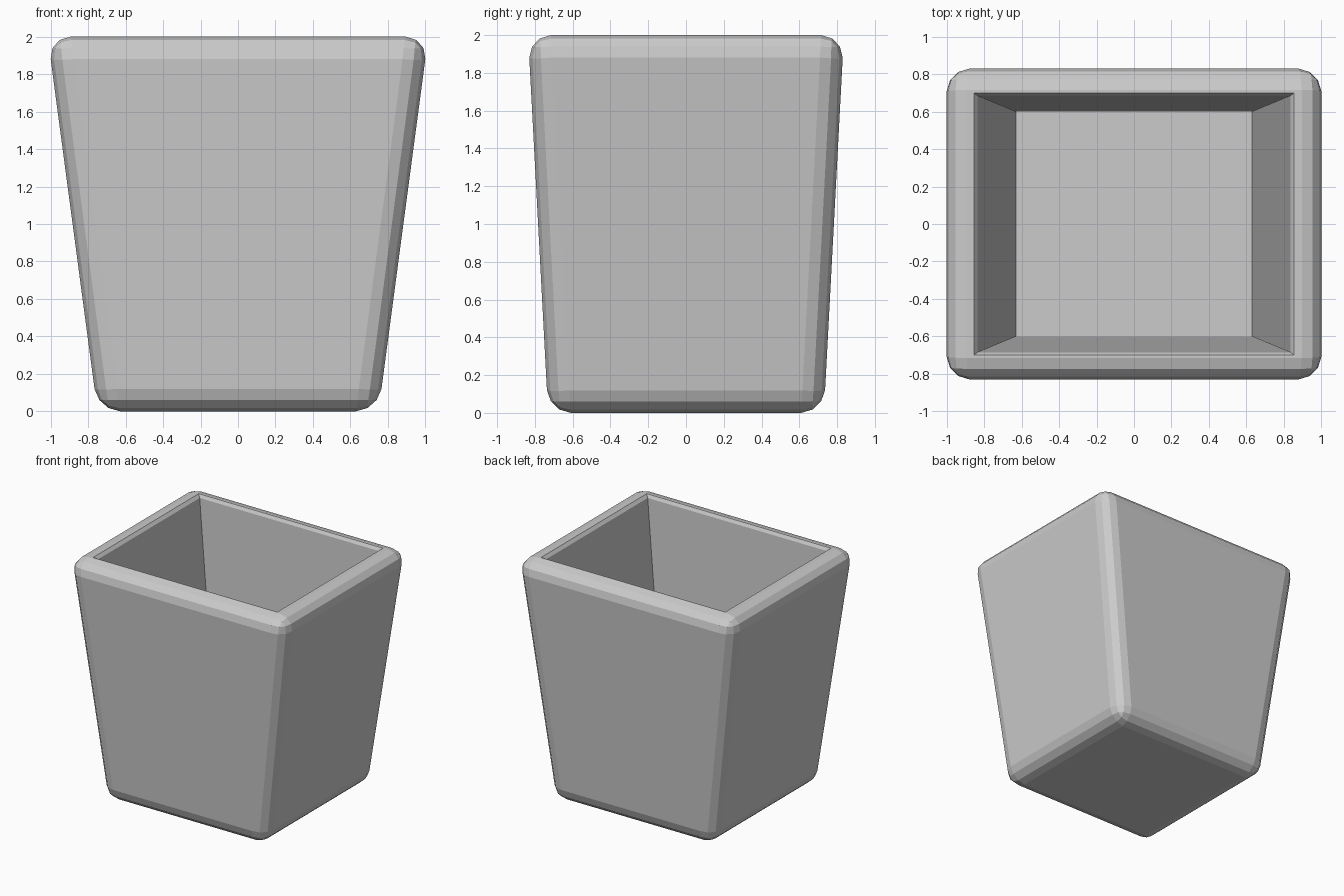
import bpy, bmesh

if "Cube" in bpy.data.objects:
    bpy.data.objects.remove(bpy.data.objects["Cube"])


def ring(bm, hx, hy, z):
    """Rectangular loop of four vertices, counter-clockwise from above."""
    return [bm.verts.new((sx * hx, sy * hy, z))
            for sx, sy in ((-1, -1), (1, -1), (1, 1), (-1, 1))]


def walls(bm, a, b):
    for i in range(4):
        j = (i + 1) % 4
        bm.faces.new((a[i], a[j], b[j], b[i]))


bm = bmesh.new()

# Tapered outer body with rounded edges
base = ring(bm, 0.75, 0.73, 0)
top = ring(bm, 1.016, 0.836, 2)
walls(bm, base, top)
bm.faces.new(base[::-1])
bm.faces.new(top)
bmesh.ops.bevel(bm, geom=bm.edges[:], offset=0.12, offset_type='OFFSET',
                segments=3, profile=0.5, affect='EDGES', clamp_overlap=True)

# Open the flat top and keep its four corners in order
bm.normal_update()
lid = max(bm.faces, key=lambda f: f.calc_center_median().z + f.normal.z)
corners = list(lid.verts)
bmesh.ops.delete(bm, geom=[lid], context='FACES_ONLY')
loop = [next(v for v in corners if v.co.x * sx > 0 and v.co.y * sy > 0)
        for sx, sy in ((-1, -1), (1, -1), (1, 1), (-1, 1))]

# Rim, softened inner lip, tapered cavity and floor
for hx, hy, z in ((0.855, 0.70, 2.0), (0.835, 0.685, 1.975), (0.63, 0.60, 0.14)):
    inner = ring(bm, hx, hy, z)
    walls(bm, loop, inner)
    loop = inner
bm.faces.new(loop)
bmesh.ops.recalc_face_normals(bm, faces=bm.faces[:])

mesh = bpy.data.meshes.new("square_planter")
bm.to_mesh(mesh)
bm.free()
planter = bpy.data.objects.new("square_planter", mesh)
bpy.context.collection.objects.link(planter)
